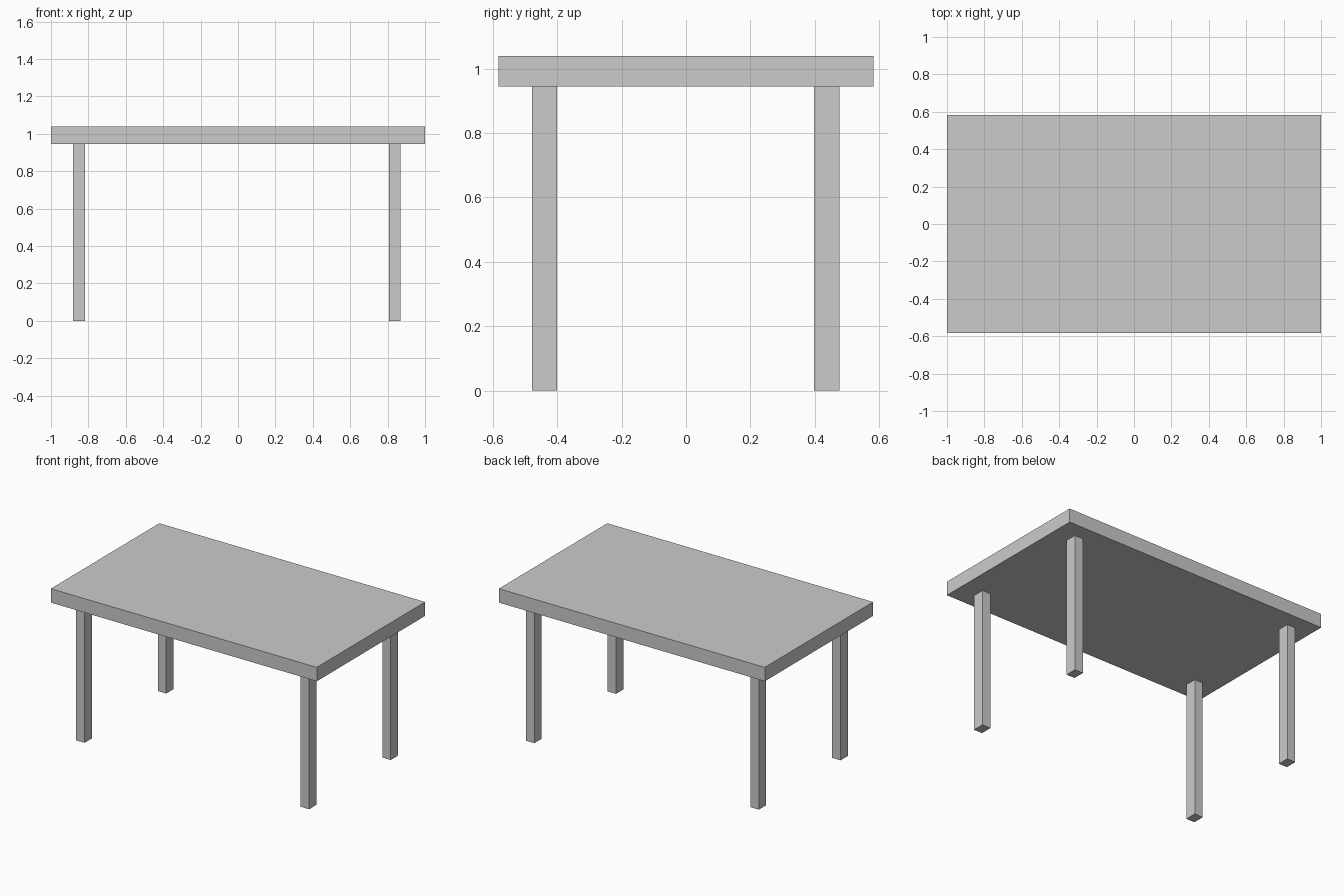
import bpy

if "Cube" in bpy.data.objects:
    bpy.data.objects.remove(bpy.data.objects["Cube"])


def box(name, x, y, z):
    """Axis-aligned box from (min, max) ranges."""
    bpy.ops.mesh.primitive_cube_add(size=1, location=[(a + b) / 2 for a, b in (x, y, z)])
    obj = bpy.context.object
    obj.name = name
    obj.scale = [b - a for a, b in (x, y, z)]
    bpy.ops.object.transform_apply(location=False, rotation=False, scale=True)
    return obj


UNDERSIDE = 0.944

# Thick rectangular top
box("table_top", (-1, 1), (-0.582, 0.582), (UNDERSIDE, 1.039))

# Four straight legs, the set sits slightly left of centre
for side, x in (("left", (-0.882, -0.819)), ("right", (0.807, 0.870))):
    for end, y in (("front", (-0.479, -0.400)), ("back", (0.398, 0.477))):
        box(f"{end}_{side}_leg", x, y, (0, UNDERSIDE))
